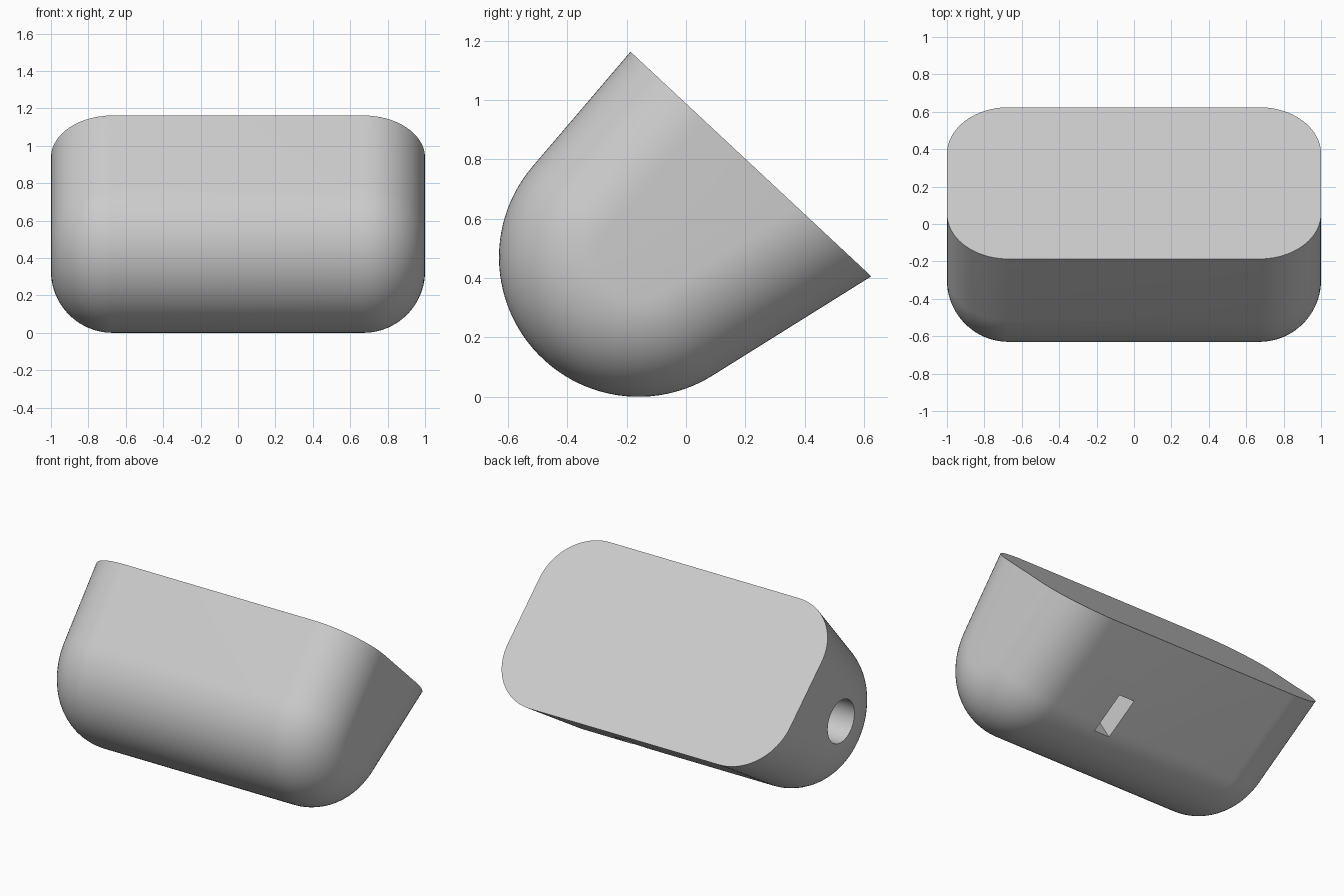
import bpy, bmesh, math
from mathutils import Vector, Matrix

if "Cube" in bpy.data.objects:
    bpy.data.objects.remove(bpy.data.objects["Cube"])

gray = bpy.data.materials.new("light gray")
gray.diffuse_color = (0.6, 0.6, 0.6, 1)
gray.use_nodes = True
gray.node_tree.nodes["Principled BSDF"].inputs["Base Color"].default_value = gray.diffuse_color

# Side profile (y, z): a round nose with two straight walls up to a slanted face
CENTRE, RADIUS, FILLET = Vector((-0.16, 0.47)), 0.47, 0.33
A1, A2 = math.radians(139.5), math.radians(302)
FACE_TOP, FACE_LOW = Vector((-0.19, 1.165)), Vector((0.625, 0.405))
edge = (FACE_LOW - FACE_TOP).normalized()
FACE_N = Vector((-edge.y, edge.x))


def to_face(p, d):
    """Slide p along d until it meets the slanted face."""
    return p + d * ((FACE_TOP - p).dot(FACE_N) / d.dot(FACE_N))


def ring(inset, n=48):
    r = RADIUS - inset
    pts = []
    for i in range(n + 1):
        a = A1 + (A2 - A1) * i / n
        pts.append(CENTRE + r * Vector((math.cos(a), math.sin(a))))
    start = to_face(pts[0], Vector((math.sin(A1), -math.cos(A1))))
    end = to_face(pts[-1], Vector((-math.sin(A2), math.cos(A2))))
    return [start] + pts + [end]


def make(name, bm):
    bmesh.ops.recalc_face_normals(bm, faces=bm.faces)
    me = bpy.data.meshes.new(name)
    bm.to_mesh(me)
    bm.free()
    me.materials.append(gray)
    ob = bpy.data.objects.new(name, me)
    bpy.context.collection.objects.link(ob)
    return ob


# Body: rings lofted along x, shrinking at both ends for the rounded edges
STEPS = 20
half = []
for i in range(STEPS + 1):
    t = math.pi / 2 * i / STEPS
    half.append((1 - FILLET + FILLET * math.sin(t), FILLET * (1 - math.cos(t))))
stations = [(-x, d) for x, d in reversed(half)] + half
bm = bmesh.new()
loops = [[bm.verts.new((x, p.x, p.y)) for p in ring(d)] for x, d in stations]
for a, b in zip(loops, loops[1:]):
    for j in range(len(a) - 1):
        bm.faces.new((a[j], a[j + 1], b[j + 1], b[j]))
bm.faces.new(loops[0])
bm.faces.new(loops[-1])
bm.faces.new([l[0] for l in loops] + [l[-1] for l in reversed(loops)])
body = make("body", bm)

# Round bore entering the left end
bm = bmesh.new()
bmesh.ops.create_cone(bm, cap_ends=True, segments=64, radius1=0.135, radius2=0.135, depth=1.435,
                      matrix=Matrix.Translation((-0.3825, -0.14, 0.48)) @ Matrix.Rotation(math.pi / 2, 4, 'Y'))
bore = make("bore_cutter", bm)

# Rectangular slot through the lower rear wall, running up into the bore
tilt = A2 - 1.5 * math.pi
bm = bmesh.new()
bmesh.ops.create_cube(bm, size=1, matrix=Matrix.Translation((0.28, 0.157, 0.112))
                      @ Matrix.Rotation(tilt, 4, 'X') @ Matrix.Translation((0, 0, 0.18))
                      @ Matrix.Diagonal((0.11, 0.265, 0.6, 1)))
slot = make("slot_cutter", bm)

bpy.context.view_layer.objects.active = body
body.select_set(True)
for cutter in (bore, slot):
    cutter.hide_render = True
    mod = body.modifiers.new("cut", 'BOOLEAN')
    mod.operation, mod.solver, mod.object = 'DIFFERENCE', 'EXACT', cutter
    bpy.ops.object.modifier_apply(modifier=mod.name)
    bpy.data.objects.remove(cutter)

bpy.ops.object.shade_smooth_by_angle(angle=math.radians(30))
